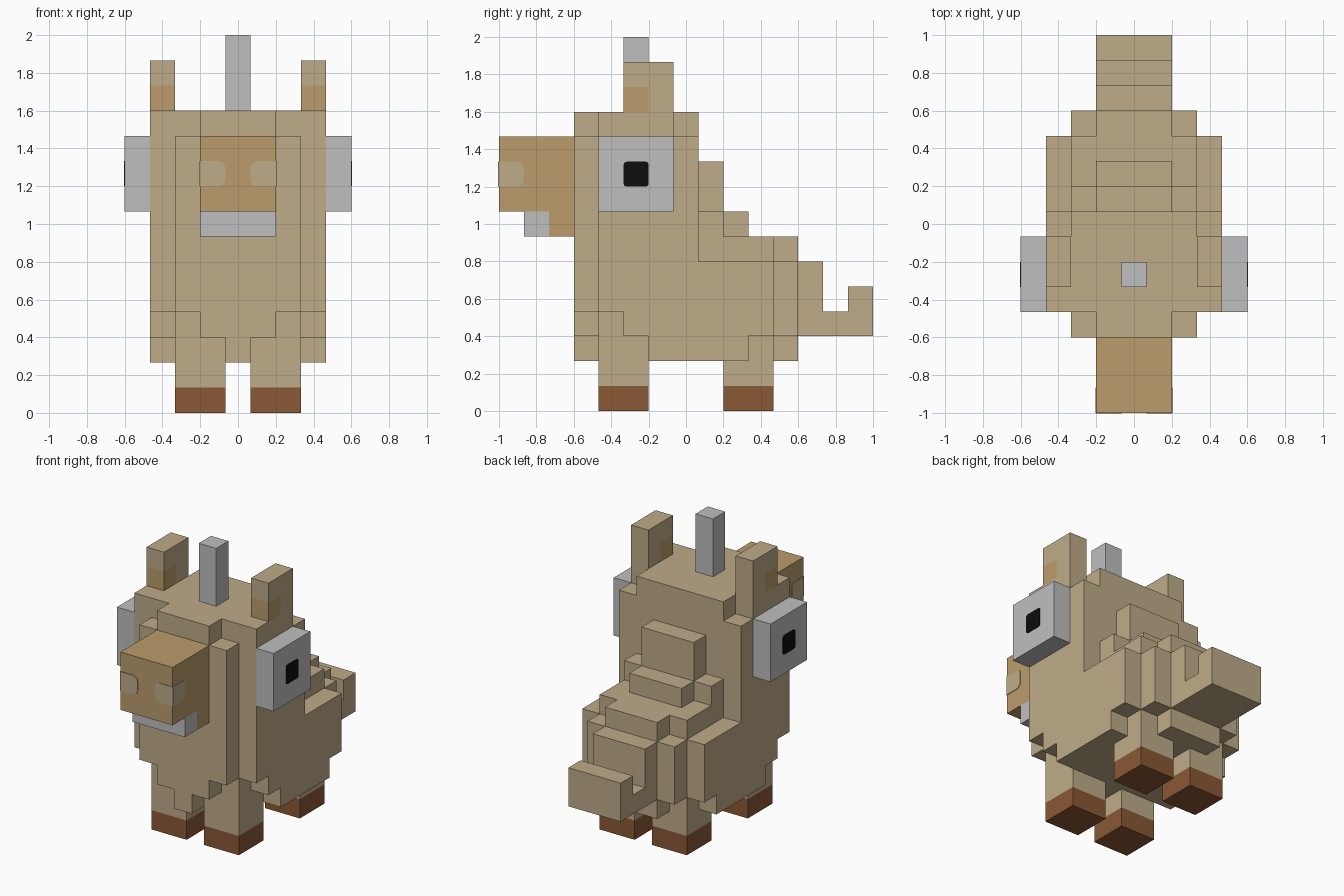
import bpy, bmesh, math
from mathutils import Vector

cube = bpy.data.objects.get("Cube")
if cube:
    bpy.data.objects.remove(cube, do_unlink=True)

U = 2 / 15  # size of one building block


def material(name, rgb):
    m = bpy.data.materials.new(name)
    m.use_nodes = True
    m.diffuse_color = (*rgb, 1)
    bsdf = next(n for n in m.node_tree.nodes if n.type == 'BSDF_PRINCIPLED')
    bsdf.inputs["Base Color"].default_value = (*rgb, 1)
    bsdf.inputs["Roughness"].default_value = 0.8
    return m


BEIGE = material("beige coat", (0.52, 0.41, 0.25))
TAN = material("tan skin", (0.497, 0.333, 0.15))
BROWN = material("brown hoof", (0.254, 0.098, 0.036))
GREY = material("light grey", (0.52, 0.52, 0.52))
BLACK = material("black pupil", (0.004, 0.004, 0.004))


def finish(name, bm, mat):
    bmesh.ops.recalc_face_normals(bm, faces=bm.faces)
    bmesh.ops.scale(bm, vec=(U, U, U), verts=bm.verts)
    me = bpy.data.meshes.new(name)
    bm.to_mesh(me)
    bm.free()
    me.materials.append(mat)
    ob = bpy.data.objects.new(name, me)
    bpy.context.collection.objects.link(ob)
    return ob


def blocks(name, mat, *boxes):
    """Fill boxes (x0, x1, y0, y1, z0, z1) with unit cells and skin the outside."""
    cells = set()
    for x0, x1, y0, y1, z0, z1 in boxes:
        for i in range(round(x1 - x0)):
            for j in range(round(y1 - y0)):
                for k in range(round(z1 - z0)):
                    cells.add((x0 + i + .5, y0 + j + .5, z0 + k + .5))
    bm = bmesh.new()
    for c in cells:
        for axis in range(3):
            for s in (-1, 1):
                n = Vector((0, 0, 0))
                n[axis] = s
                if tuple(Vector(c) + n) in cells:
                    continue
                a, b = Vector((0, 0, 0)), Vector((0, 0, 0))
                a[(axis + 1) % 3], b[(axis + 2) % 3] = .5, .5
                mid = Vector(c) + n * .5
                ring = [mid - a - b, mid + a - b, mid + a + b, mid - a + b]
                bm.faces.new([bm.verts.new(p) for p in ring])
    bmesh.ops.remove_doubles(bm, verts=bm.verts, dist=.01)
    bmesh.ops.recalc_face_normals(bm, faces=bm.faces)
    bmesh.ops.dissolve_limit(bm, angle_limit=.02, verts=bm.verts, edges=bm.edges)
    return finish(name, bm, mat)


def sym(w, *rest):
    return (-w, w, *rest)


def plate(name, mat, a0, a1, z0, z1, place, push, r0=.2, r1=.2):
    """Thin plate; r0 and r1 round the corners at the a0 and a1 ends."""
    pts = []
    corners = ((a0, z0, 1, 1, r0, 180), (a1, z0, -1, 1, r1, 270),
               (a1, z1, -1, -1, r1, 0), (a0, z1, 1, -1, r0, 90))
    for a, z, sa, sz, r, start in corners:
        if r == 0:
            pts.append((a, z))
            continue
        for k in range(4):
            t = math.radians(start + k * 30)
            pts.append((a + sa * r + r * math.cos(t), z + sz * r + r * math.sin(t)))
    bm = bmesh.new()
    face = bm.faces.new([bm.verts.new(place(*p)) for p in pts])
    out = bmesh.ops.extrude_face_region(bm, geom=[face])["geom"]
    bmesh.ops.translate(bm, vec=push, verts=[v for v in out if isinstance(v, bmesh.types.BMVert)])
    return finish(name, bm, mat)


# Body: head and torso, stepped chest, stepped rump
blocks("body", BEIGE,
       # head and shoulders
       sym(3.5, -3.5, -.5, 4, 12),
       sym(3.5, -.5, .5, 4, 11),
       sym(2.5, -.5, .5, 11, 12),
       # stepped chest
       sym(2.5, -4.5, -3.5, 4, 11),
       sym(1.5, -4.5, -3.5, 3, 12),
       sym(.5, -4.5, -3.5, 2, 3),
       # belly and hem
       sym(2.5, -3.5, -1.5, 2, 4),
       sym(3.5, -2.5, -1.5, 3, 4),
       sym(3.5, -1.5, 2.5, 2, 6),
       # hind quarters
       sym(3.5, 2.5, 3.5, 3, 6),
       sym(2.5, 2.5, 3.5, 2, 3),
       sym(2.5, 3.5, 4.5, 3, 6),
       sym(1.5, 3.5, 4.5, 2, 7),
       sym(2.5, .5, 3.5, 6, 7),
       # steps down the back
       sym(2.5, .5, 1.5, 7, 8),
       sym(1.5, 1.5, 2.5, 7, 8),
       sym(1.5, .5, 1.5, 8, 10))

# Tail with upturned tip
blocks("tail", BEIGE,
       sym(1.5, 4.5, 5.5, 3, 6),
       sym(1.5, 5.5, 7.5, 3, 4),
       sym(1.5, 6.5, 7.5, 4, 5))

# Muzzle, jaw, teeth, horn
blocks("muzzle", TAN,
       sym(1.5, -7.5, -4.5, 8, 11),
       sym(1.5, -5.5, -4.5, 7, 8))
blocks("teeth", GREY, sym(1.5, -6.5, -5.5, 7, 8))
blocks("horn", GREY, sym(.5, -2.5, -1.5, 12, 15))

# Paired parts
for side, s in (("left", 1), ("right", -1)):
    def span(a, b):
        return (a, b) if s > 0 else (-b, -a)

    for end, y in (("front", -3.5), ("back", 1.5)):
        blocks(f"{end}_{side}_leg", BEIGE, (*span(.5, 2.5), y, y + 2, 1, 2))
        blocks(f"{end}_{side}_hoof", BROWN, (*span(.5, 2.5), y, y + 2, 0, 1))

    blocks(f"{side}_ear", BEIGE,
           (*span(2.5, 3.5), -1.5, -.5, 12, 14),
           (*span(2.5, 3.5), -2.5, -1.5, 13, 14))
    blocks(f"{side}_inner_ear", TAN, (*span(2.5, 3.5), -2.5, -1.5, 12, 13))

    blocks(f"{side}_eye", GREY, (*span(3.5, 4.5), -3.5, -.5, 8, 11))
    plate(f"{side}_pupil", BLACK, -2.5, -1.5, 9, 10,
          lambda a, z: (s * 4.5, a, z), (s * .03, 0, 0), .12, .12)

    # Nostril wraps round the front corner of the muzzle
    inner, outer = .27, 0
    r0, r1 = (inner, outer) if s > 0 else (outer, inner)
    plate(f"{side}_nostril_front", BEIGE, *span(.5, 1.5), 9, 10,
          lambda a, z: (a, -7.5, z), (0, -.03, 0), r0, r1)
    plate(f"{side}_nostril_side", BEIGE, -7.5, -6.5, 9, 10,
          lambda a, z: (s * 1.5, a, z), (s * .03, 0, 0), outer, inner)
